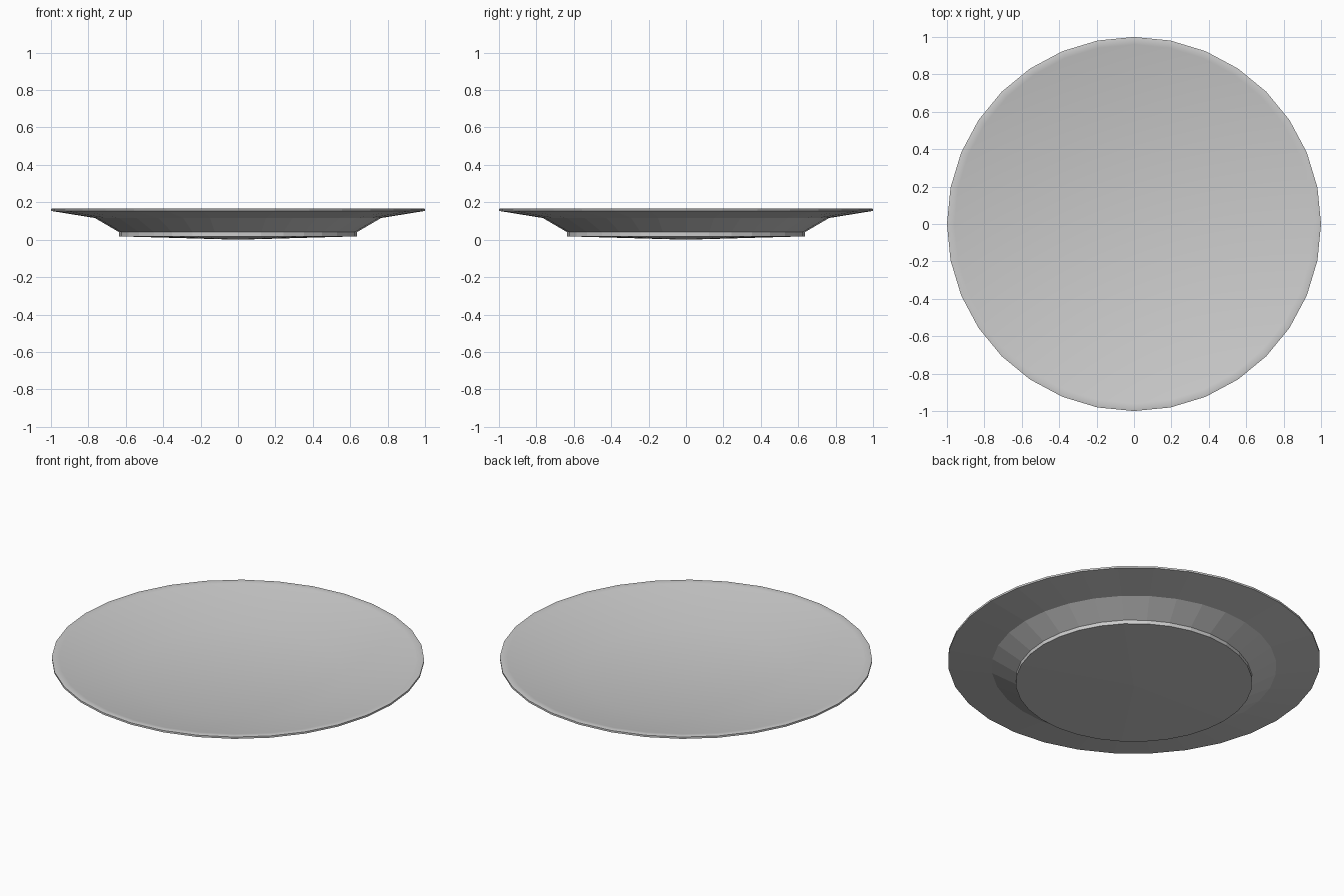
import bpy, math

if "Cube" in bpy.data.objects:
    bpy.data.objects.remove(bpy.data.objects["Cube"])

SIDES = 32

# plate cross-section: (radius, height), from underside centre over the rim to the floor centre
PROFILE = [(0, 0.0), (0.635, 0.018), (0.635, 0.04), (0.765, 0.116), (1.0, 0.154),
           (1.0, 0.165), (0.985, 0.168), (0.96, 0.164), (0.57, 0.079), (0, 0.077)]

verts, rings, faces = [], [], []
for r, z in PROFILE:
    n = 1 if r == 0 else SIDES
    rings.append([len(verts) + i for i in range(n)])
    for i in range(n):
        a = 2 * math.pi * i / SIDES
        verts.append((r * math.cos(a), r * math.sin(a), z))

# bridge neighbouring rings, fans at both centres
for lo, hi in zip(rings, rings[1:]):
    for i in range(SIDES):
        j = (i + 1) % SIDES
        if len(lo) == 1:
            faces.append((lo[0], hi[j], hi[i]))
        elif len(hi) == 1:
            faces.append((lo[i], lo[j], hi[0]))
        else:
            faces.append((lo[i], lo[j], hi[j], hi[i]))

mesh = bpy.data.meshes.new("plate")
mesh.from_pydata(verts, [], faces)
plate = bpy.data.objects.new("plate", mesh)
bpy.context.collection.objects.link(plate)

# glazed pale grey ceramic
mat = bpy.data.materials.new("pale grey ceramic")
mat.diffuse_color = (0.6, 0.6, 0.6, 1)
mat.use_nodes = True
mat.node_tree.nodes["Principled BSDF"].inputs["Base Color"].default_value = mat.diffuse_color
mesh.materials.append(mat)

# smooth interior and rim, faceted underside
for p in mesh.polygons:
    p.use_smooth = p.normal.z > 0.1
